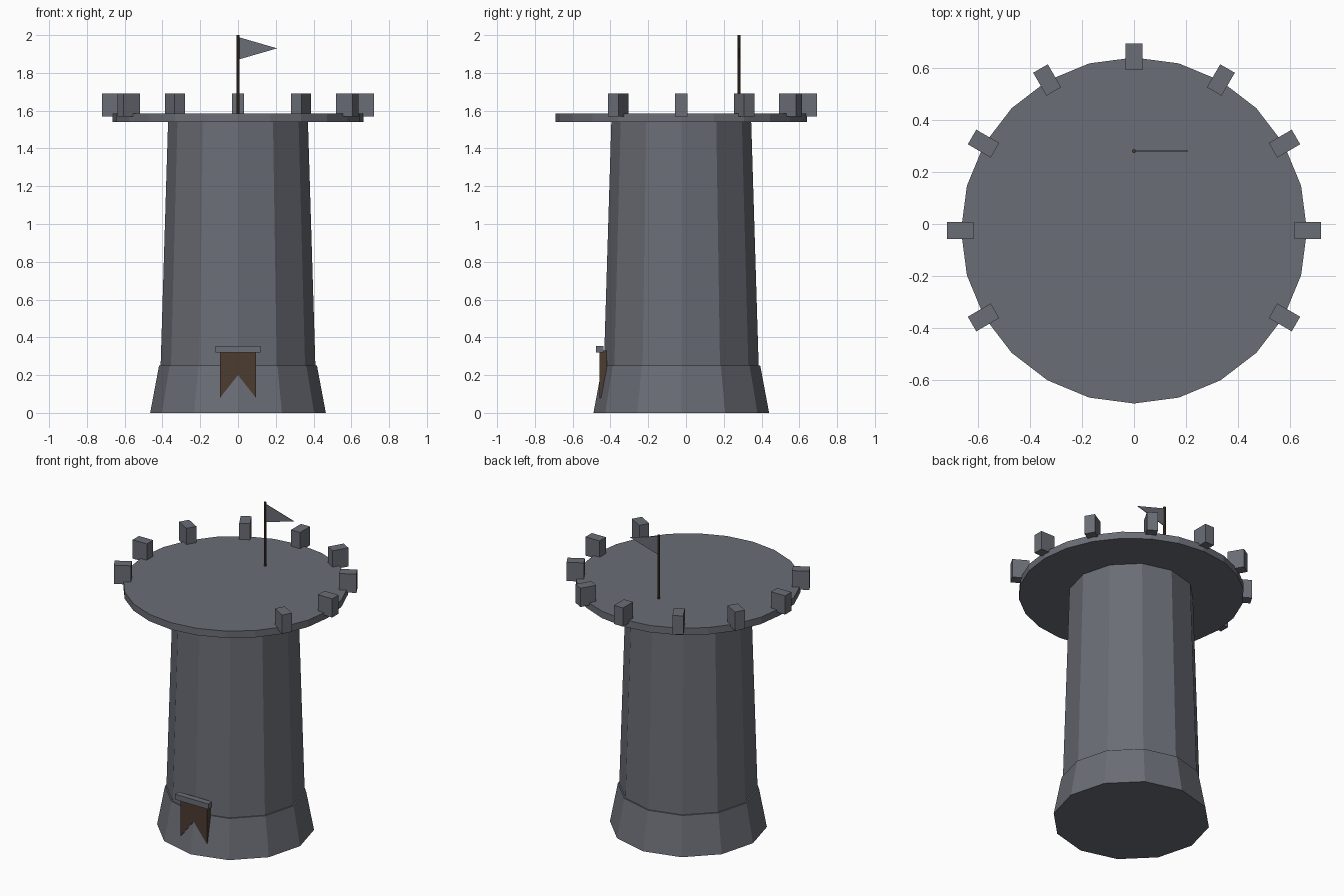
import bpy, bmesh
from math import sin, cos, pi, radians
from mathutils import Matrix

if "Cube" in bpy.data.objects:
    bpy.data.objects.remove(bpy.data.objects["Cube"])

CY = -0.025  # tower axis


def material(name, rgb):
    m = bpy.data.materials.new(name)
    m.use_nodes = True
    m.diffuse_color = (*rgb, 1)
    m.node_tree.nodes["Principled BSDF"].inputs["Base Color"].default_value = (*rgb, 1)
    return m


stone = material("grey_stone", (0.145, 0.153, 0.18))
wood = material("dark_brown", (0.073, 0.045, 0.031))


def finish(name, bm, mat):
    bmesh.ops.recalc_face_normals(bm, faces=bm.faces)
    me = bpy.data.meshes.new(name)
    bm.to_mesh(me)
    bm.free()
    me.materials.append(mat)
    ob = bpy.data.objects.new(name, me)
    bpy.context.collection.objects.link(ob)
    return ob


def frustum(name, sides, r0, r1, z0, z1, mat, y=CY):
    """Flat-sided tapered cylinder with a corner facing the front."""
    bm = bmesh.new()
    rings = []
    for r, z in ((r0, z0), (r1, z1)):
        angles = [2 * pi * i / sides for i in range(sides)]
        rings.append([bm.verts.new((r * sin(a), y - r * cos(a), z)) for a in angles])
    for ring in rings:
        bm.faces.new(ring)
    for i in range(sides):
        j = (i + 1) % sides
        bm.faces.new((rings[0][i], rings[0][j], rings[1][j], rings[1][i]))
    return finish(name, bm, mat)


def box(name, size, matrix, mat):
    bm = bmesh.new()
    bmesh.ops.create_cube(bm, size=1, matrix=matrix @ Matrix.Diagonal((*size, 1)))
    return finish(name, bm, mat)


def slab(name, outline, y0, y1, mat):
    """Outline in x and z, extruded along y."""
    bm = bmesh.new()
    face = bm.faces.new([bm.verts.new((x, y0, z)) for x, z in outline])
    out = bmesh.ops.extrude_face_region(bm, geom=[face])
    verts = [v for v in out["geom"] if isinstance(v, bmesh.types.BMVert)]
    bmesh.ops.translate(bm, verts=verts, vec=(0, y1 - y0, 0))
    return finish(name, bm, mat)


# Tower body
frustum("tower_base", 12, 0.465, 0.418, 0, 0.25, stone)
frustum("tower_wall", 12, 0.41, 0.37, 0.24, 1.55, stone)
frustum("top_platform", 24, 0.665, 0.665, 1.54, 1.585, stone)

# Battlements, leaving a gap at the front
for i, angle in enumerate(range(-30, 211, 30)):
    place = (Matrix.Translation((0, CY, 0)) @ Matrix.Rotation(radians(angle), 4, "Z")
             @ Matrix.Translation((0.668, 0, 1.63)))
    box(f"battlement_{i + 1}", (0.102, 0.065, 0.122), place, stone)

# Flag
frustum("flagpole", 8, 0.008, 0.008, 1.57, 2.0, wood, y=0.28)
slab("flag", [(0, 1.99), (0.207, 1.93), (0, 1.87)], 0.278, 0.282, stone)

# Hanging banner with swallowtail and its rail
slab("banner", [(-0.095, 0.33), (0.095, 0.33), (0.095, 0.08), (0, 0.2), (-0.095, 0.08)],
     -0.457, -0.417, wood)
box("banner_rail", (0.24, 0.04, 0.035), Matrix.Translation((0, -0.457, 0.337)), stone)
